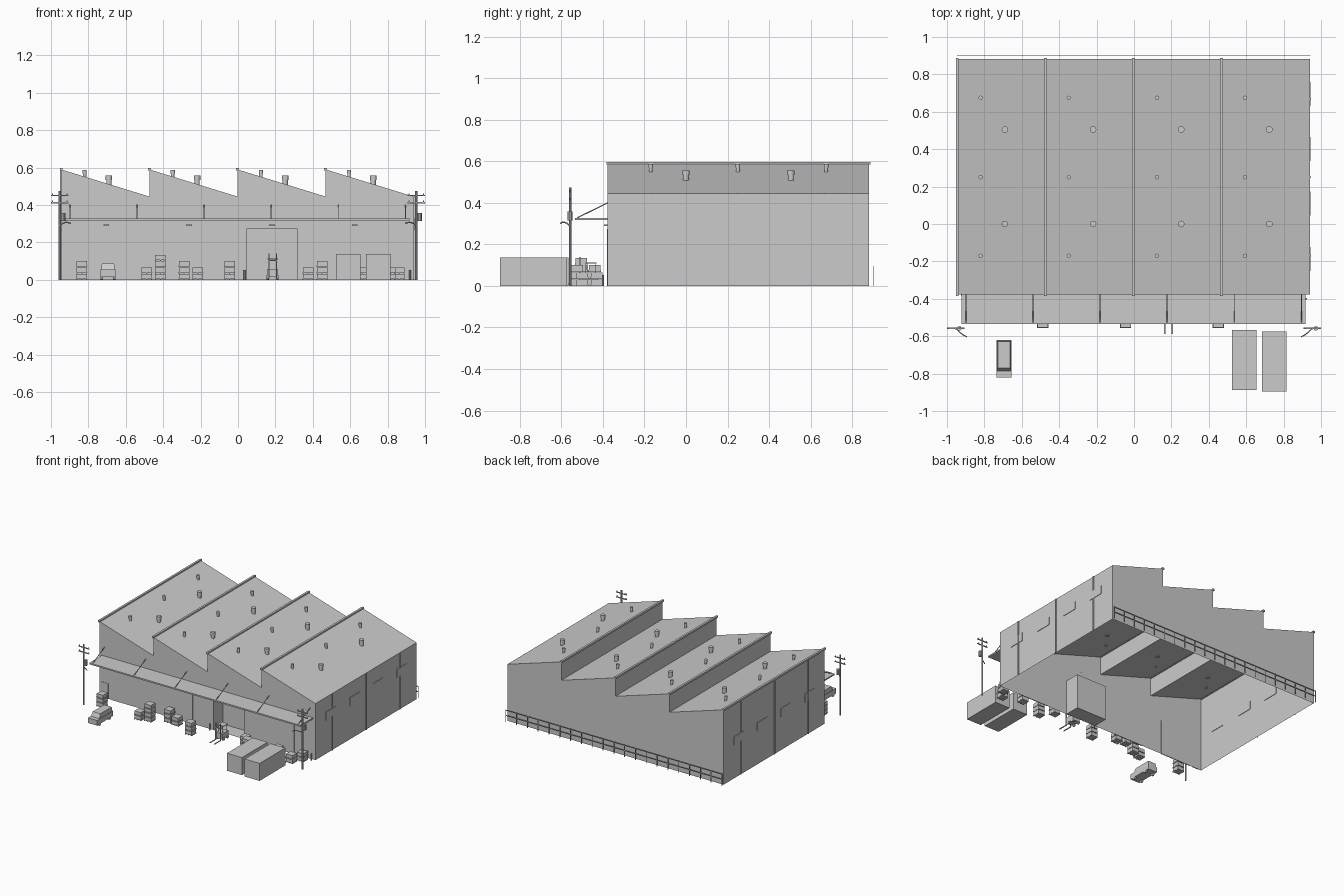
import bpy, bmesh, math
from mathutils import Vector

if "Cube" in bpy.data.objects:
    bpy.data.objects.remove(bpy.data.objects["Cube"], do_unlink=True)

grey = bpy.data.materials.new("plain_grey")
grey.use_nodes = True
COLOUR = (0.6, 0.6, 0.6, 1)
grey.diffuse_color = COLOUR
grey.node_tree.nodes["Principled BSDF"].inputs["Base Color"].default_value = COLOUR

X0, X1, Y0, Y1 = -0.945, 0.94, -0.378, 0.882
EAVE, PEAK = 0.445, 0.59
TEETH = 4
STEP = (X1 - X0) / TEETH
DOOR_W, DOOR_H = 0.266, 0.275
DOORS = [-0.704, -0.262, 0.182, 0.624]


def finish(name, bm):
    mesh = bpy.data.meshes.new(name)
    bm.to_mesh(mesh)
    bm.free()
    mesh.materials.append(grey)
    ob = bpy.data.objects.new(name, mesh)
    bpy.context.collection.objects.link(ob)
    return ob


def add_box(bm, x, y, z):
    """Box from (min, max) pairs."""
    v = [bm.verts.new((a, b, c)) for a in x for b in y for c in z]
    for f in ((0, 1, 3, 2), (4, 6, 7, 5), (0, 4, 5, 1), (2, 3, 7, 6), (0, 2, 6, 4), (1, 5, 7, 3)):
        bm.faces.new([v[i] for i in f])


def around(c, w):
    return (c - w / 2, c + w / 2)


def add_rod(bm, a, b, r, sides=8):
    a, b = Vector(a), Vector(b)
    d = b - a
    m = d.to_track_quat('Z', 'Y').to_matrix().to_4x4()
    m.translation = (a + b) / 2
    bmesh.ops.create_cone(bm, cap_ends=True, segments=sides, radius1=r, radius2=r,
                          depth=d.length, matrix=m)


def roof_z(x):
    t = ((x - X0) / STEP) % 1
    return PEAK + (EAVE - PEAK) * t


# Hall shell: saw-tooth outline, open below, with one loading bay set inwards
bay = around(DOORS[2], DOOR_W)
roofline = []
for i in range(TEETH):
    roofline += [(X0 + i * STEP, PEAK), (X0 + (i + 1) * STEP, EAVE)]
bm = bmesh.new()
outline = [(X0, 0)] + roofline + [(X1, 0)]
notch = [(bay[1], 0), (bay[1], DOOR_H), (bay[0], DOOR_H), (bay[0], 0)]
front = [bm.verts.new((x, Y0, z)) for x, z in outline]
back = [bm.verts.new((x, Y1, z)) for x, z in outline]
mouth = [bm.verts.new((x, Y0, z)) for x, z in notch]
rear = [bm.verts.new((x, Y0 + 0.12, z)) for x, z in notch]
bm.faces.new((front + mouth)[::-1])
bm.faces.new(back)
for i in range(len(front) - 1):
    bm.faces.new((front[i], front[i + 1], back[i + 1], back[i]))
for i in range(4):
    j = (i + 1) % 4
    bm.faces.new((mouth[i], mouth[j], rear[j], rear[i]))
bm.faces.new(rear)
bmesh.ops.recalc_face_normals(bm, faces=bm.faces)
# The shell is open, so make sure the back wall faces outwards
bm.faces.ensure_lookup_table()
if bm.faces[1].normal.y < 0:
    bmesh.ops.reverse_faces(bm, faces=bm.faces)
finish("hall", bm)

# Ridge caps
bm = bmesh.new()
for i in range(TEETH):
    add_box(bm, around(X0 + i * STEP, 0.016), (Y0 - 0.006, Y1 + 0.006), (PEAK - 0.006, PEAK + 0.008))
finish("ridge_caps", bm)

# Roof vents, each a pipe under a wider cap
bm = bmesh.new()
for i in range(TEETH):
    for off, ys, r, h in ((0.255, (0.0, 0.505), 0.014, 0.045), (0.125, (-0.17, 0.25, 0.675), 0.009, 0.036)):
        x = X0 + i * STEP + off
        z = roof_z(x)
        for y in ys:
            add_rod(bm, (x, y, z - 0.008), (x, y, z + h * 0.55), r, 12)
            add_rod(bm, (x, y, z + h * 0.5), (x, y, z + h), r * 1.25, 12)
finish("roof_vents", bm)

# Doors and the lamps above them
bm = bmesh.new()
for i, x in enumerate(DOORS):
    if i != 2:
        add_box(bm, around(x, DOOR_W), around(Y0, 0.006), (0, DOOR_H))
add_box(bm, (-0.925, -0.865), around(Y0, 0.006), (0, 0.12))
finish("doors", bm)
bm = bmesh.new()
for x in DOORS:
    add_box(bm, around(x, 0.03), (Y0 - 0.018, Y0), (0.288, 0.296))
finish("door_lamps", bm)

# Side windows and wall downpipes
bm = bmesh.new()
for x in (X0, X1):
    for y in (-0.188, 0.11, 0.4, 0.695):
        add_box(bm, around(x, 0.008), around(y, 0.128), (0.265, 0.33))
finish("side_windows", bm)
bm = bmesh.new()
for x, top in ((X0 - 0.003, PEAK), (X1 + 0.003, EAVE)):
    for y in (-0.17, 0.25, 0.67):
        add_box(bm, around(x, 0.006), around(y, 0.007), (0, top))
finish("downpipes", bm)

# Canopy with tie rods
bm = bmesh.new()
add_box(bm, (-0.922, 0.918), (-0.535, Y0), (0.317, 0.328))
finish("canopy", bm)
bm = bmesh.new()
for i in range(6):
    x = -0.898 + i * 0.3585
    add_rod(bm, (x, Y0, 0.4), (x, -0.525, 0.328), 0.0028, 6)
finish("canopy_ties", bm)

# Utility poles with crossarms, transformer and lamp arm
for name, s in (("right_pole", -1), ("left_pole", 1)):
    bm = bmesh.new()
    x, y = s * 0.953, -0.558
    add_rod(bm, (x, y, 0), (x, y, 0.475), 0.006)
    for z in (0.412, 0.45):
        add_box(bm, around(x, 0.092), around(y, 0.007), around(z, 0.006))
        for dx in (-0.038, 0.038):
            add_rod(bm, (x + dx, y, z), (x + dx, y, z + 0.012), 0.003, 6)
    add_rod(bm, (x + 0.019, y, 0.315), (x + 0.019, y, 0.358), 0.012, 10)
    path = [(x, y, 0.285), (x - s * 0.015, y - 0.015, 0.302),
            (x - s * 0.035, y - 0.032, 0.308), (x - s * 0.06, y - 0.046, 0.303)]
    for a, b in zip(path, path[1:]):
        add_rod(bm, a, b, 0.0035, 6)
    finish(name, bm)

# Cargo containers
for name, x, y in (("container_inner", 0.59, -0.727), ("container_outer", 0.75, -0.735)):
    bm = bmesh.new()
    add_box(bm, around(x, 0.13), around(y, 0.32), (0, 0.138))
    finish(name, bm)

# Pallet stacks: position and number of crates
bm = bmesh.new()
stacks = [(-0.835, -0.5, 3), (-0.488, -0.525, 2), (-0.415, -0.505, 4), (-0.288, -0.44, 3),
          (-0.215, -0.45, 2), (-0.045, -0.525, 3), (0.375, -0.44, 2), (0.45, -0.525, 3),
          (0.665, -0.45, 2), (0.815, -0.5, 2), (0.862, -0.43, 2)]
for x, y, n in stacks:
    for k in range(n):
        z = k * 0.034
        add_box(bm, around(x, 0.06), around(y, 0.06), (z + 0.004, z + 0.008))
        for dx in (-0.026, 0, 0.026):
            add_box(bm, around(x + dx, 0.006), around(y, 0.06), (z, z + 0.004))
        add_box(bm, around(x, 0.056), around(y, 0.056), (z + 0.008, z + 0.032))
finish("crate_stacks", bm)

# Forklift: body, wheels, mast, overhead guard and forks
bm = bmesh.new()
fx = 0.185
add_box(bm, around(fx, 0.058), (-0.5, -0.425), (0.014, 0.058))
add_box(bm, around(fx, 0.056), (-0.485, -0.43), (0.108, 0.113))
for dx in (-0.02, 0.02):
    add_box(bm, around(fx + dx, 0.006), (-0.515, -0.508), (0.006, 0.14))
    add_box(bm, around(fx + dx, 0.007), (-0.588, -0.508), (0.006, 0.011))
    for y in (-0.483, -0.435):
        add_rod(bm, (fx + dx, y, 0.055), (fx + dx, y, 0.11), 0.002, 6)
        add_rod(bm, (fx + dx * 1.6, y, 0.013), (fx + dx * 1.0, y, 0.013), 0.013, 10)
add_box(bm, around(fx, 0.046), (-0.514, -0.508), (0.1, 0.107))
finish("forklift", bm)

# Van: low body, tapered cabin, wheels
bm = bmesh.new()
vx = -0.695
add_box(bm, around(vx, 0.08), (-0.82, -0.62), (0.014, 0.054))
low = [bm.verts.new((vx + a, b, 0.054)) for a, b in ((-.037, -.785), (.037, -.785), (.037, -.625), (-.037, -.625))]
top = [bm.verts.new((vx + a, b, 0.086)) for a, b in ((-.033, -.77), (.033, -.77), (.033, -.628), (-.033, -.628))]
bm.faces.new(top)
for i in range(4):
    j = (i + 1) % 4
    bm.faces.new((low[i], low[j], top[j], top[i]))
for y in (-0.785, -0.66):
    for s in (-1, 1):
        add_rod(bm, (vx + s * 0.026, y, 0.015), (vx + s * 0.0405, y, 0.015), 0.015, 12)
finish("van", bm)

# Bollards
bm = bmesh.new()
for x, y in ((0.035, -0.4), (0.92, -0.4)):
    add_rod(bm, (x, y, 0), (x, y, 0.052), 0.005)
finish("bollards", bm)

# Rear fence: posts and rails
bm = bmesh.new()
for i in range(21):
    x = X0 + i * (X1 - X0) / 20
    add_box(bm, around(x, 0.005), around(0.902, 0.004), (0, 0.095))
for z in (0.05, 0.091):
    add_box(bm, (X0, X1), around(0.902, 0.004), around(z, 0.006))
finish("rear_fence", bm)
